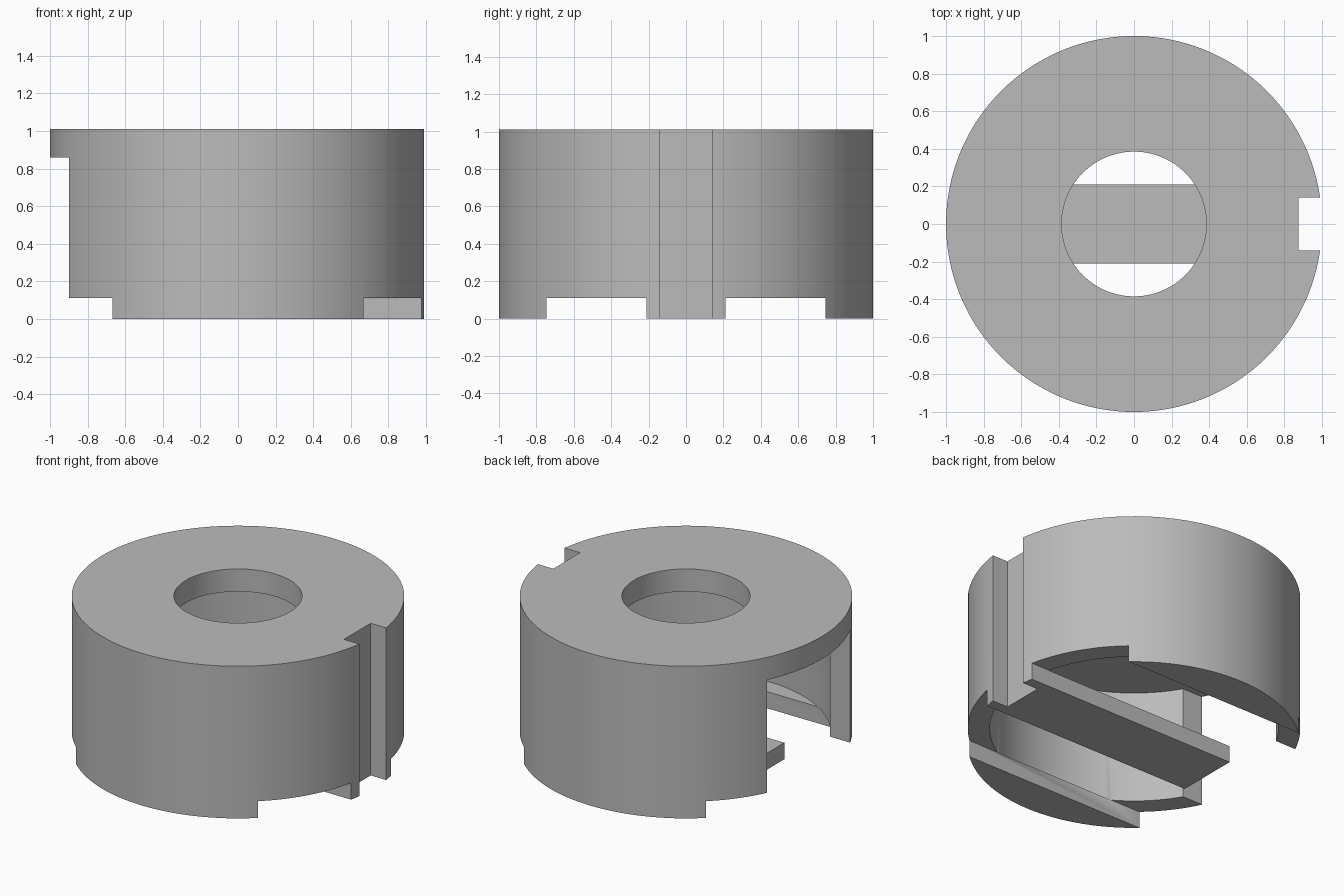
import bpy
import math

cube = bpy.data.objects.get("Cube")
if cube:
    bpy.data.objects.remove(cube, do_unlink=True)

HEIGHT = 1.01
FLOOR = 0.11      # height of the foot strips
CEILING = 0.86    # underside of the top plate
OVER = 0.2        # cutter overshoot

grey = bpy.data.materials.new("plain grey")
grey.use_nodes = True
colour = (0.5, 0.5, 0.5, 1)
grey.diffuse_color = colour
grey.node_tree.nodes["Principled BSDF"].inputs["Base Color"].default_value = colour


def cylinder(name, radius, z0, z1, sides=128):
    bpy.ops.mesh.primitive_cylinder_add(vertices=sides, radius=radius, depth=z1 - z0,
                                        location=(0, 0, (z0 + z1) / 2))
    obj = bpy.context.object
    obj.name = name
    obj.data.materials.append(grey)
    return obj


def box(name, x, y, z):
    bpy.ops.mesh.primitive_cube_add(size=1, location=[sum(r) / 2 for r in (x, y, z)])
    obj = bpy.context.object
    obj.name = name
    obj.scale = [r[1] - r[0] for r in (x, y, z)]
    bpy.ops.object.transform_apply(location=False, rotation=False, scale=True)
    obj.data.materials.append(grey)
    return obj


# Round housing
housing = cylinder("housing", 1, 0, HEIGHT)

# Inner chamber, top hole, side opening and key notch
cutters = [
    cylinder("chamber_cutter", 0.868, FLOOR, CEILING),
    cylinder("top_hole_cutter", 0.385, CEILING - OVER, HEIGHT + OVER, 96),
    box("side_opening_cutter", (-1 - OVER, -0.575), (-0.436, 0.436), (-OVER, CEILING)),
    box("key_notch_cutter", (0.876, 1 + OVER), (-0.14, 0.14), (-OVER, HEIGHT + OVER)),
]

# Two long slots underneath leave a centre bar and two foot strips
for side, y in (("left", (0.21, 0.745)), ("right", (-0.745, -0.21))):
    cutters.append(box("slot_cutter_" + side, (-1 - OVER, 1 + OVER), y, (-OVER, FLOOR + 0.001)))

for cutter in cutters:
    mod = housing.modifiers.new(cutter.name, 'BOOLEAN')
    mod.operation = 'DIFFERENCE'
    mod.solver = 'EXACT'
    mod.object = cutter
    bpy.ops.object.select_all(action='DESELECT')
    housing.select_set(True)
    bpy.context.view_layer.objects.active = housing
    bpy.ops.object.modifier_apply(modifier=mod.name)
    bpy.data.objects.remove(cutter, do_unlink=True)

# Smooth round walls with crisp edges
bpy.ops.object.shade_smooth_by_angle(angle=math.radians(30))
